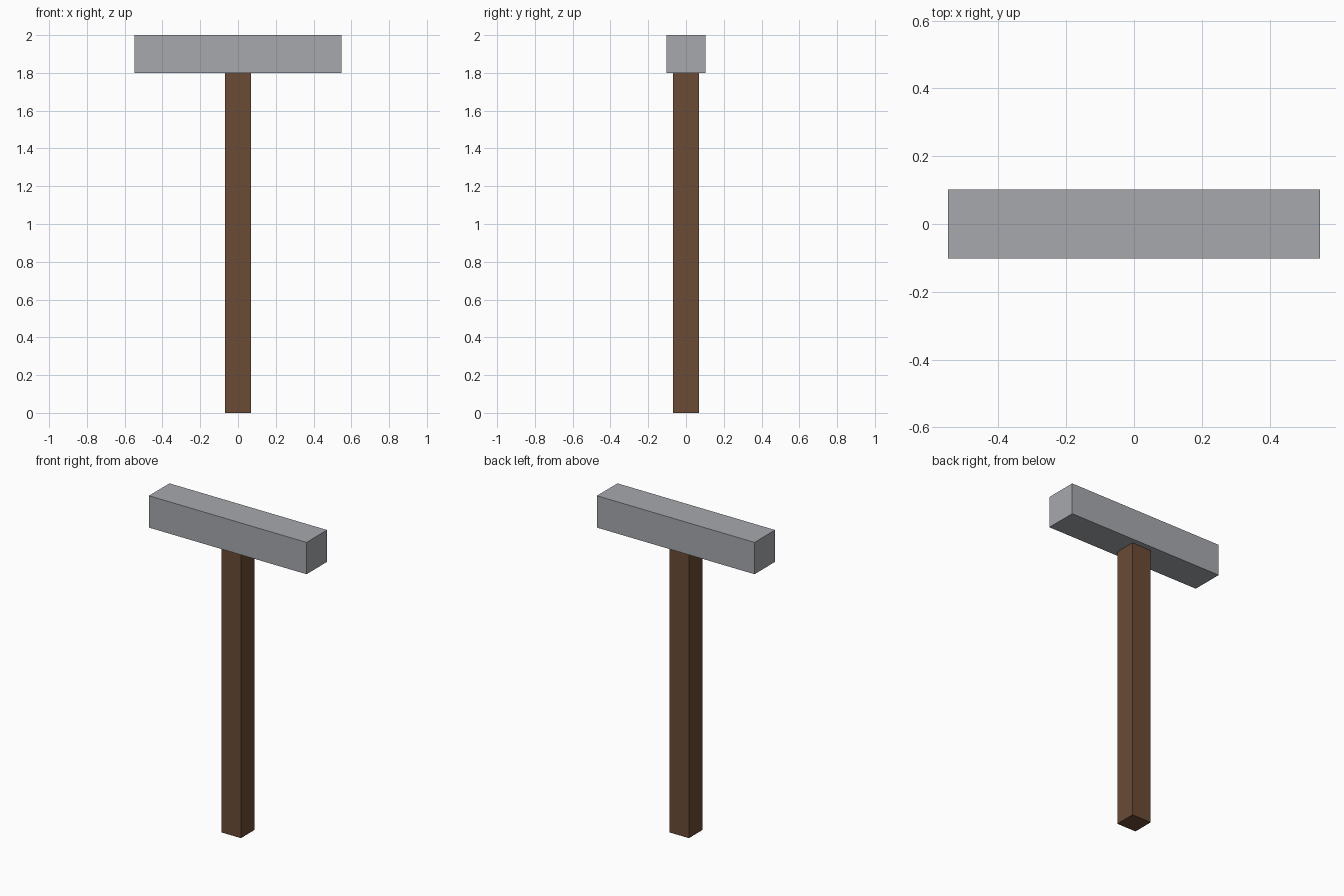
import bpy

if "Cube" in bpy.data.objects:
    bpy.data.objects.remove(bpy.data.objects["Cube"])


def material(name, rgb):
    mat = bpy.data.materials.new(name)
    mat.diffuse_color = (*rgb, 1.0)
    mat.use_nodes = True
    mat.node_tree.nodes["Principled BSDF"].inputs["Base Color"].default_value = mat.diffuse_color
    return mat


def box(name, size, z_bottom, mat):
    """Axis-aligned box centred on x and y, standing on z_bottom."""
    bpy.ops.mesh.primitive_cube_add(size=1, location=(0, 0, z_bottom + size[2] / 2))
    obj = bpy.context.object
    obj.name = name
    obj.scale = size
    bpy.ops.object.transform_apply(location=False, rotation=False, scale=True)
    obj.data.materials.append(mat)
    return obj


wood = material("brown wood", (0.145, 0.070, 0.035))
metal = material("grey metal", (0.38, 0.395, 0.42))

# Long square handle
box("handle", (0.136, 0.136, 1.8), 0.0, wood)

# Wide head resting on the handle
box("hammer_head", (1.096, 0.204, 0.2), 1.8, metal)
